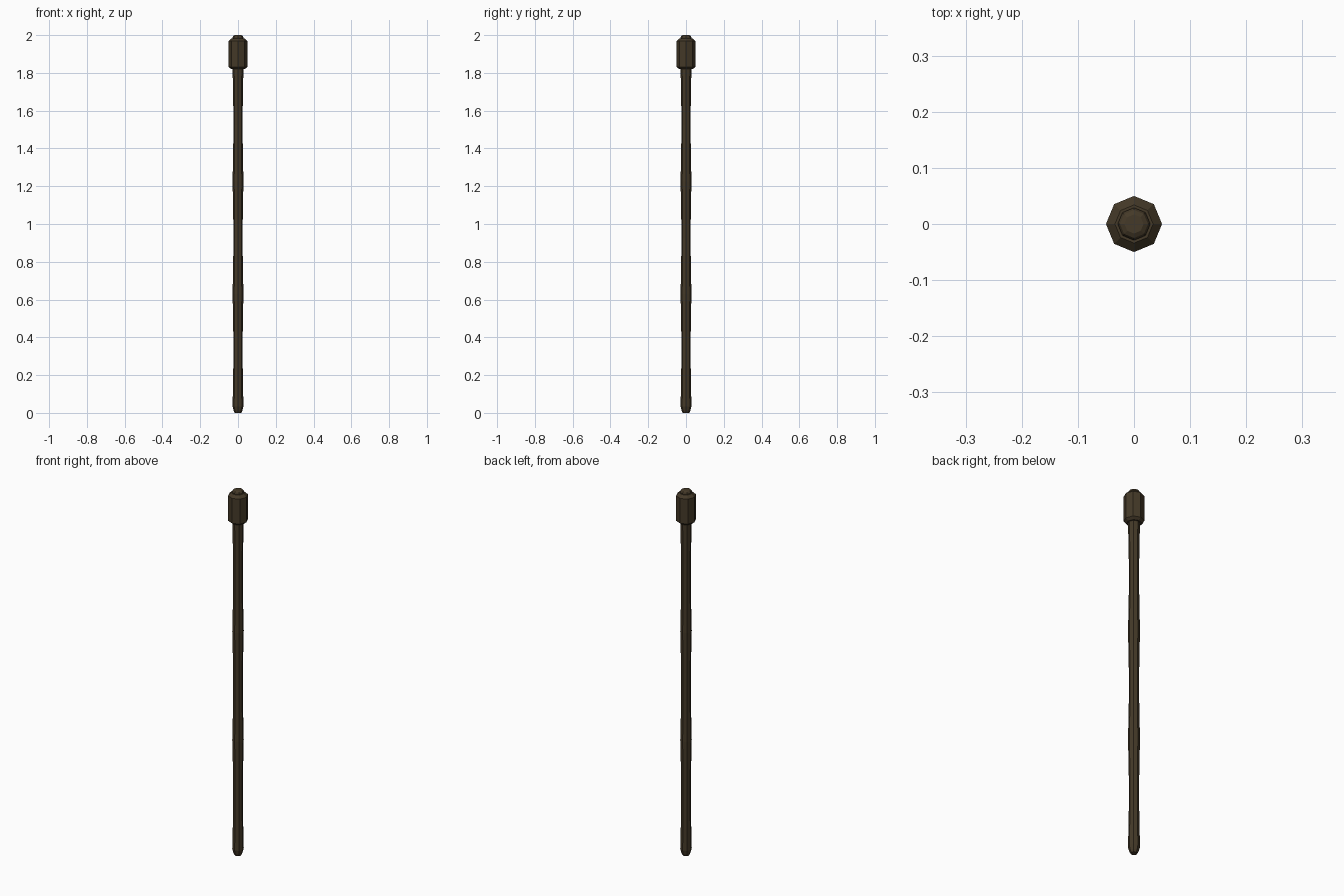
import bpy, bmesh, math

if "Cube" in bpy.data.objects:
    bpy.data.objects.remove(bpy.data.objects["Cube"])

wood = bpy.data.materials.new("dark brown wood")
wood.diffuse_color = (0.058, 0.041, 0.021, 1)
wood.use_nodes = True
wood.node_tree.nodes["Principled BSDF"].inputs["Base Color"].default_value = wood.diffuse_color


def turned(name, profile, sides=8):
    """Revolve (radius, z) pairs into a closed faceted solid."""
    bm = bmesh.new()
    rings = [[bm.verts.new((r * math.cos(2 * math.pi * i / sides),
                            r * math.sin(2 * math.pi * i / sides), z))
              for i in range(sides)] for r, z in profile]
    for a, b in zip(rings, rings[1:]):
        for i in range(sides):
            j = (i + 1) % sides
            bm.faces.new((a[i], a[j], b[j], b[i]))
    bm.faces.new(rings[0][::-1])
    bm.faces.new(rings[-1])
    me = bpy.data.meshes.new(name)
    bm.to_mesh(me)
    bm.free()
    me.materials.append(wood)
    ob = bpy.data.objects.new(name, me)
    bpy.context.collection.objects.link(ob)
    return ob


# Shaft: blunt tip, then three gently waisted sections
R_MAX, R_MIN = 0.029, 0.0245
profile = [(0.017, 0.0), (0.023, 0.012), (R_MAX, 0.035)]
joints = [0.035, 0.63, 1.225, 1.825]
for lo, hi in zip(joints, joints[1:]):
    for k in range(1, 9):
        t = k / 8
        r = R_MAX - (R_MAX - R_MIN) * math.sin(math.pi * t)
        profile.append((r, lo + (hi - lo) * t))
turned("shaft", profile)

# Head: chamfered octagonal block
turned("head", [(0.036, 1.82), (0.05, 1.832), (0.05, 1.968), (0.034, 1.983)])

# Small rounded cap on the head
turned("cap", [(0.029, 1.975), (0.029, 1.989), (0.025, 1.996), (0.017, 2.0)])
